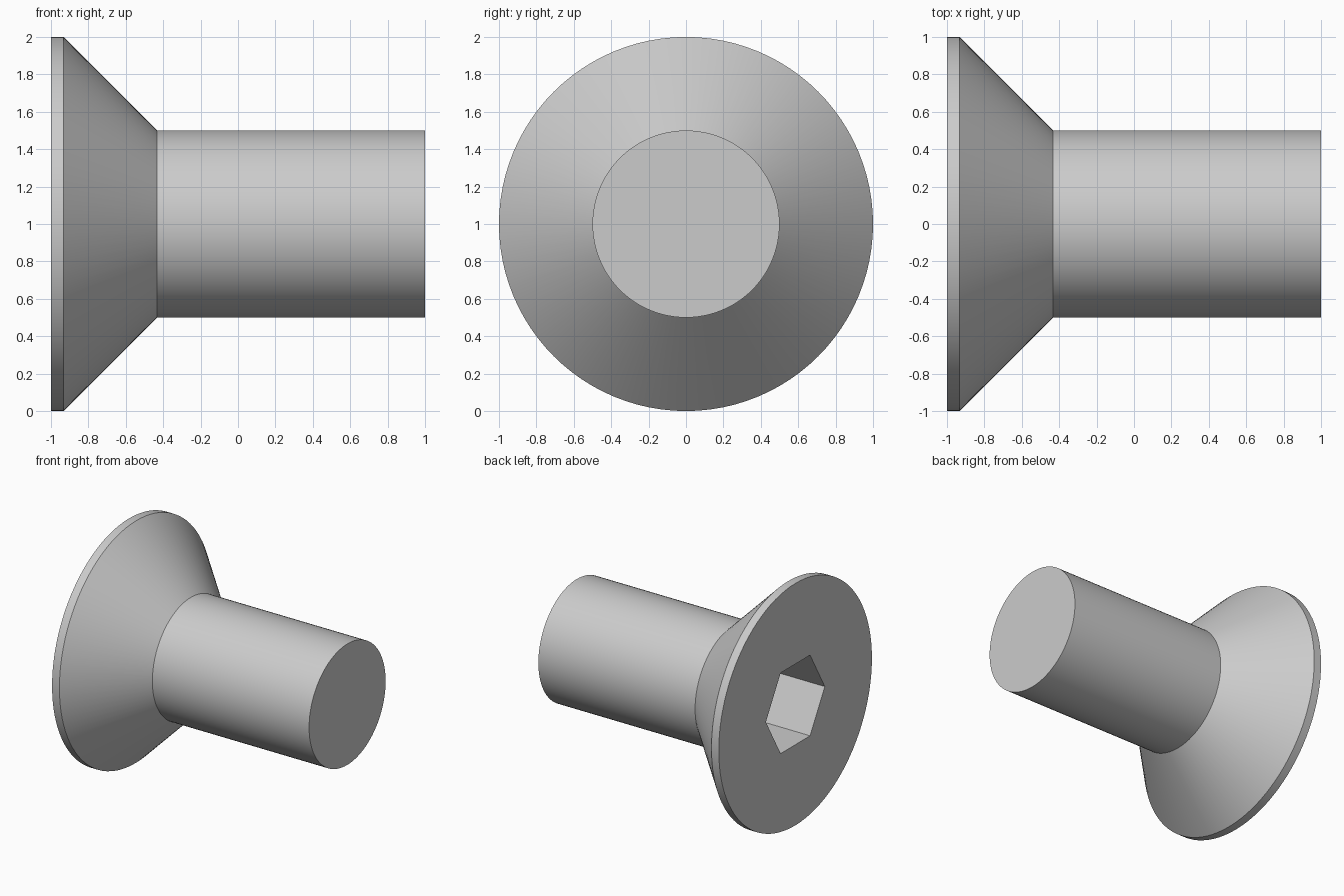
import bpy, bmesh, math
from mathutils import Matrix, Vector

cube = bpy.data.objects.get("Cube")
if cube:
    bpy.data.objects.remove(cube, do_unlink=True)

# Single plain metal colour
steel = bpy.data.materials.new("steel grey")
steel.use_nodes = True
GREY = (0.6, 0.6, 0.6, 1)
steel.diffuse_color = GREY
steel.node_tree.nodes["Principled BSDF"].inputs["Base Color"].default_value = GREY

AXIS_Z = 1.0
SEGMENTS = 96


def add_object(name, bm):
    bmesh.ops.recalc_face_normals(bm, faces=bm.faces)
    mesh = bpy.data.meshes.new(name)
    bm.to_mesh(mesh)
    bm.free()
    mesh.materials.append(steel)
    obj = bpy.data.objects.new(name, mesh)
    bpy.context.collection.objects.link(obj)
    obj.location.z = AXIS_Z
    return obj


def lathe_x(name, profile):
    """Spin (x, radius) points round the x axis and cap both ends."""
    bm = bmesh.new()
    verts = [bm.verts.new((x, 0, r)) for x, r in profile]
    edges = [bm.edges.new(pair) for pair in zip(verts, verts[1:])]
    bmesh.ops.spin(bm, geom=verts + edges, cent=(0, 0, 0), axis=(1, 0, 0),
                   angle=math.tau, steps=SEGMENTS)
    bmesh.ops.remove_doubles(bm, verts=bm.verts, dist=0.0001)
    bmesh.ops.holes_fill(bm, edges=[e for e in bm.edges if e.is_boundary], sides=0)
    return add_object(name, bm)


# Screw: thin rim, countersunk cone and plain shank
screw = lathe_x("countersunk_screw", [(-1, 1), (-0.933, 1), (-0.433, 0.5), (1, 0.5)])

# Hexagonal socket, with corners pointing along y
depth, overshoot = 0.42, 0.1
bm = bmesh.new()
turn = Matrix.Rotation(math.pi / 2, 4, 'Y')
bmesh.ops.create_cone(bm, cap_ends=True, segments=6, radius1=0.385, radius2=0.385,
                      depth=depth + overshoot, matrix=turn)
bmesh.ops.translate(bm, verts=bm.verts, vec=Vector((-1 + (depth - overshoot) / 2, 0, 0)))
corner = max(bm.verts, key=lambda v: abs(v.co.y)).co
if abs(corner.z) > 0.01:
    bmesh.ops.rotate(bm, verts=bm.verts, cent=(0, 0, 0),
                     matrix=Matrix.Rotation(math.pi / 6, 3, 'X'))
cutter = add_object("socket_cutter", bm)
cutter.hide_render = True
cutter.hide_set(True)

# Cut the socket and keep only the finished screw
cut = screw.modifiers.new("hex socket", 'BOOLEAN')
cut.operation = 'DIFFERENCE'
cut.solver = 'EXACT'
cut.object = cutter
bpy.ops.object.select_all(action='DESELECT')
bpy.context.view_layer.objects.active = screw
screw.select_set(True)
bpy.ops.object.modifier_apply(modifier=cut.name)
bpy.data.objects.remove(cutter, do_unlink=True)

# Smooth round sides, crisp rims and socket
bpy.ops.object.shade_smooth_by_angle(angle=math.radians(30))
